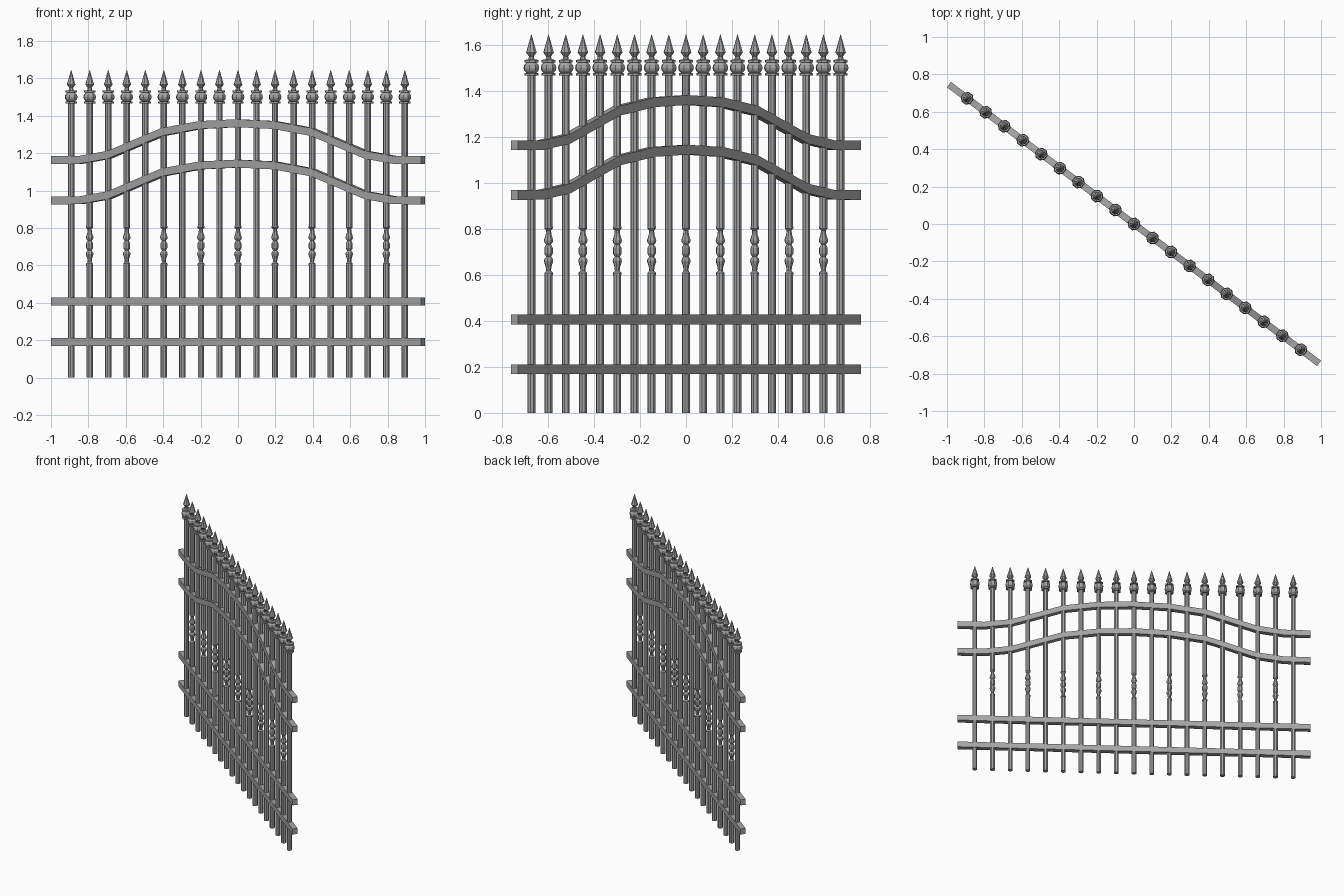
import bpy, bmesh, math
from mathutils import Matrix

cube = bpy.data.objects.get("Cube")
if cube:
    bpy.data.objects.remove(cube, do_unlink=True)

ANGLE = math.atan2(-0.672, 0.892)
STEP = 0.1241
TURN = Matrix.Rotation(ANGLE, 4, 'Z')

steel = bpy.data.materials.new("grey_steel")
steel.use_nodes = True
steel.diffuse_color = (0.38, 0.38, 0.38, 1)
steel.node_tree.nodes["Principled BSDF"].inputs["Base Color"].default_value = (0.38, 0.38, 0.38, 1)


def finish(bm, name):
    """Turn the part onto the fence line and link it."""
    bmesh.ops.recalc_face_normals(bm, faces=bm.faces)
    mesh = bpy.data.meshes.new(name)
    bm.to_mesh(mesh)
    bm.free()
    mesh.materials.append(steel)
    obj = bpy.data.objects.new(name, mesh)
    obj.matrix_world = TURN
    bpy.context.collection.objects.link(obj)
    return obj


def lathe(bm, x, profile, sides=8):
    """Closed turned shape from (radius, height) pairs."""
    rings = []
    for r, z in profile:
        ring = []
        for i in range(sides):
            a = math.tau * (i + 0.5) / sides
            ring.append(bm.verts.new((x + r * math.cos(a), r * math.sin(a), z)))
        rings.append(ring)
    for low, high in zip(rings, rings[1:]):
        for i in range(sides):
            j = (i + 1) % sides
            bm.faces.new((low[i], low[j], high[j], high[i]))
    bm.faces.new(rings[0][::-1])
    bm.faces.new(rings[-1])


def rail(name, path, half_w=0.018, half_h=0.021):
    """Rectangular bar swept along (distance, height) points."""
    bm = bmesh.new()
    rings = []
    for x, z in path:
        rings.append([bm.verts.new((x, sy * half_w, z + sz * half_h))
                      for sy, sz in ((-1, -1), (1, -1), (1, 1), (-1, 1))])
    for a, b in zip(rings, rings[1:]):
        for i in range(4):
            j = (i + 1) % 4
            bm.faces.new((a[i], a[j], b[j], b[i]))
    bm.faces.new(rings[0])
    bm.faces.new(rings[-1][::-1])
    finish(bm, name)


# Pickets: plain ones run full height, every second one has a turned section
R = 0.0175
half_turning = [(0.019, 0.105), (0.019, 0.096), (0.011, 0.088), (0.013, 0.07),
                (0.021, 0.045), (0.018, 0.034), (0.011, 0.027), (0.019, 0.012)]
CENTRE = 0.705
turning = [(r, CENTRE - d) for r, d in half_turning]
turning += [(r, CENTRE + d) for r, d in reversed(half_turning)]

pickets = bmesh.new()
balusters = bmesh.new()
collars = bmesh.new()
spears = bmesh.new()
for k in range(-9, 10):
    x = k * STEP
    if k % 2 == 0:
        lathe(balusters, x, turning)
        lathe(pickets, x, [(R, 0), (R, 0.602)])
        lathe(pickets, x, [(R, 0.808), (R, 1.47)])
    else:
        lathe(pickets, x, [(R, 0), (R, 1.47)])
    # Collar, ball, collar
    lathe(collars, x, [(0.031, 1.466), (0.031, 1.476), (0.022, 1.477), (0.032, 1.488),
                       (0.035, 1.500), (0.032, 1.512), (0.022, 1.523), (0.031, 1.524),
                       (0.031, 1.534), (0.016, 1.536)])
    # Spear tip
    lathe(spears, x, [(0.014, 1.534), (0.011, 1.55), (0.024, 1.567), (0.021, 1.575),
                      (0.001, 1.644)])
finish(pickets, "pickets")
finish(balusters, "turned_sections")
finish(collars, "ball_collars")
finish(spears, "spear_tips")

# Straight lower rails
END = 10 * STEP - 0.002
for name, z in (("bottom_rail", 0.19), ("lower_rail", 0.406)):
    rail(name, [(-END, z), (END, z)])

# Arched upper rails
half_arch = [(END, 0), (1.05, 0.001), (0.86, 0.028), (0.5, 0.15), (0.25, 0.187)]
arch = [(-x, z) for x, z in half_arch] + [(0, 0.197)] + half_arch[::-1]
for name, base in (("arched_middle_rail", 0.947), ("arched_top_rail", 1.163)):
    rail(name, [(x, base + z) for x, z in arch])
